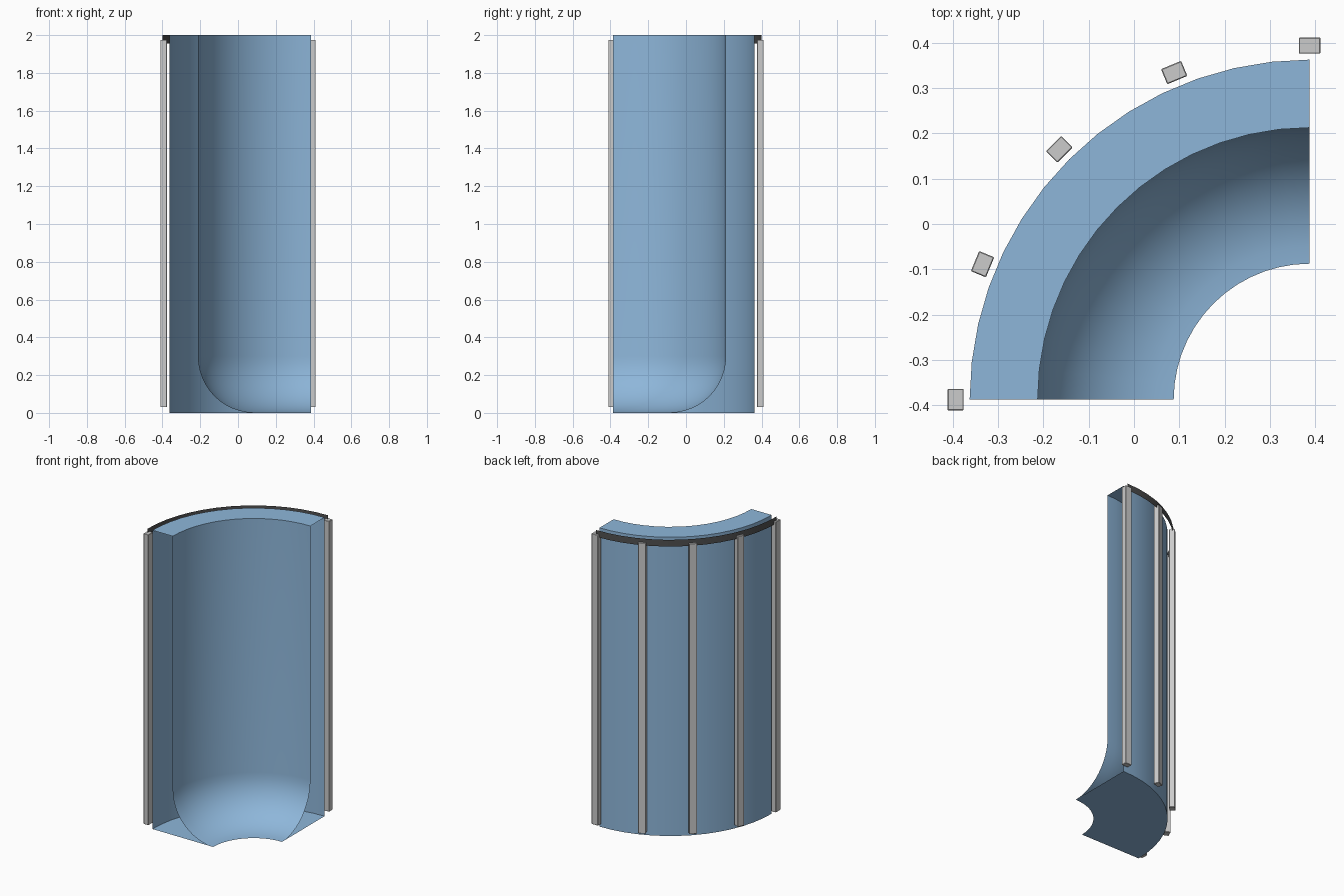
import bpy, bmesh
from math import radians, sin, cos, pi
from mathutils import Matrix, Vector

if "Cube" in bpy.data.objects:
    bpy.data.objects.remove(bpy.data.objects["Cube"])

CX, CY = 0.3875, -0.3875   # centre of the quarter turn
SEGMENTS = 14


def material(name, color):
    m = bpy.data.materials.new(name)
    m.diffuse_color = (*color, 1)
    m.use_nodes = True
    m.node_tree.nodes["Principled BSDF"].inputs["Base Color"].default_value = m.diffuse_color
    return m


def add_object(name, bm, mat, smooth=False):
    mesh = bpy.data.meshes.new(name)
    bm.to_mesh(mesh)
    bm.free()
    mesh.materials.append(mat)
    obj = bpy.data.objects.new(name, mesh)
    bpy.context.collection.objects.link(obj)
    if smooth:
        bpy.ops.object.select_all(action='DESELECT')
        obj.select_set(True)
        bpy.context.view_layer.objects.active = obj
        bpy.ops.object.shade_smooth_by_angle(angle=radians(30))
    return obj


def quarter_sweep(name, profile, closed, mat):
    """Turn a (radius, height) profile through 90 degrees, ends left open."""
    bm = bmesh.new()
    rings = []
    for j in range(SEGMENTS + 1):
        a = pi / 2 + pi / 2 * j / SEGMENTS
        rings.append([bm.verts.new((CX + r * cos(a), CY + r * sin(a), z))
                      for r, z in profile])
    n = len(profile)
    for a, b in zip(rings, rings[1:]):
        for i in range(n if closed else n - 1):
            k = (i + 1) % n
            bm.faces.new((a[i], b[i], b[k], a[k]))
    return add_object(name, bm, mat, smooth=True)


blue = material("blue_paint", (0.27, 0.47, 0.70))
steel = material("light_steel", (0.62, 0.62, 0.64))
dark = material("dark_metal", (0.08, 0.08, 0.08))

# Curved wall: outer face, top ledge, inner face, concave foot and underside
foot = [(0.3 + 0.3 * cos(t), 0.3 - 0.3 * sin(t))
        for t in (pi / 2 * i / 12 for i in range(13))]
quarter_sweep("curved_wall", [(0.75, 0), (0.75, 2), (0.6, 2)] + foot, True, blue)

# Thin band around the top of the posts
quarter_sweep("top_band", [(0.787, 1.955), (0.787, 2.0)], False, dark)

# Five support posts behind the wall
for i in range(5):
    a = pi / 2 + radians(22.5) * i
    bm = bmesh.new()
    bmesh.ops.create_cube(bm, size=1)
    bmesh.ops.scale(bm, vec=Vector((0.036, 0.048, 1.945)), verts=bm.verts)
    bmesh.ops.bevel(bm, geom=bm.edges[:], offset=0.002, segments=1, affect='EDGES')
    post = add_object(f"support_post_{i + 1}", bm, steel)
    post.matrix_world = (Matrix.Translation((CX, CY, 1.0025))
                         @ Matrix.Rotation(a, 4, 'Z')
                         @ Matrix.Translation((0.781, 0, 0)))
